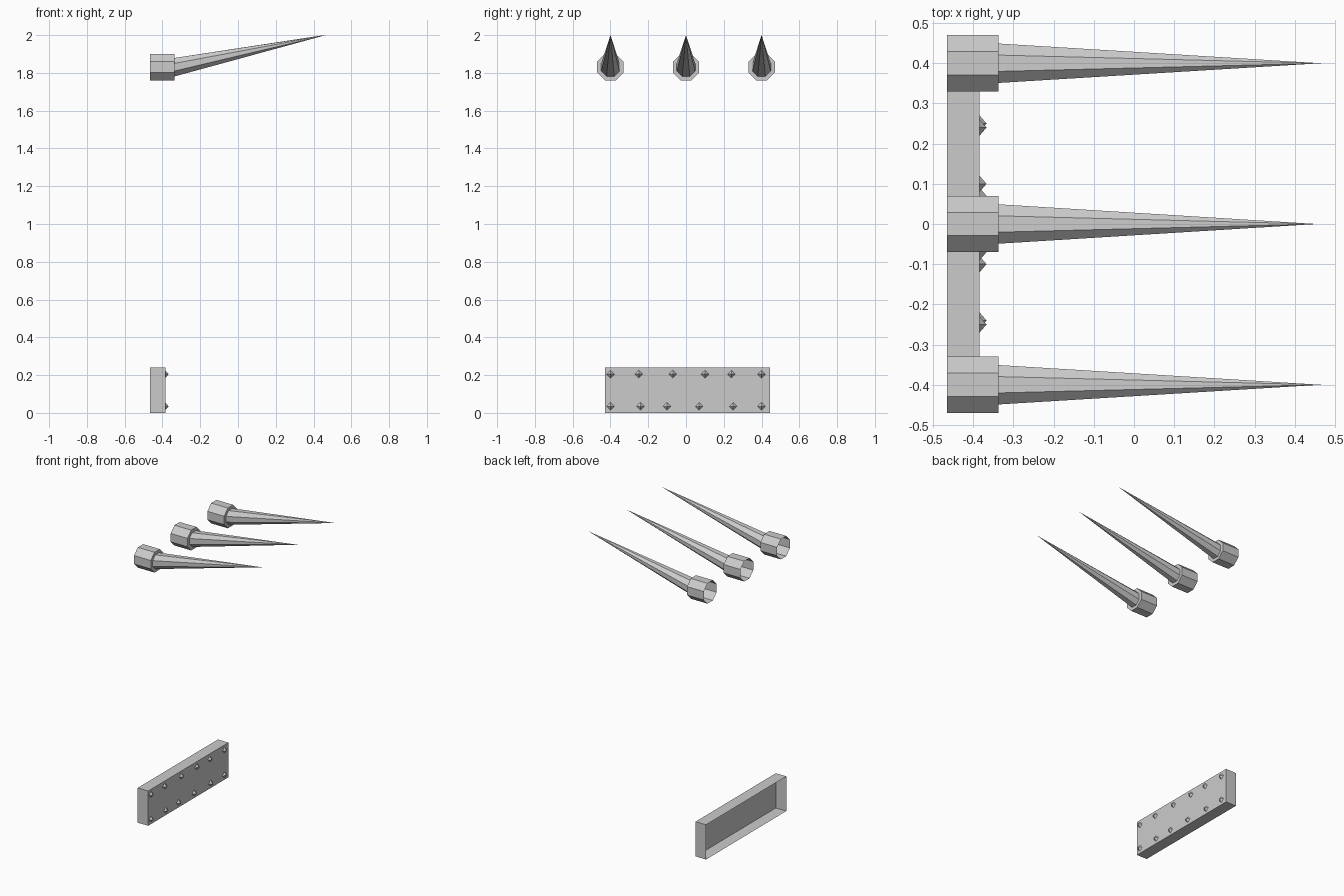
import bpy, bmesh
from math import cos, sin, pi

if "Cube" in bpy.data.objects:
    bpy.data.objects.remove(bpy.data.objects["Cube"])


def finish(bm, name):
    bmesh.ops.recalc_face_normals(bm, faces=bm.faces)
    me = bpy.data.meshes.new(name)
    bm.to_mesh(me)
    bm.free()
    ob = bpy.data.objects.new(name, me)
    bpy.context.collection.objects.link(ob)
    return ob


def ring(bm, x, y, z, apothem, n=8):
    r = apothem / cos(pi / n)
    return [bm.verts.new((x, y + r * cos((i + .5) * 2 * pi / n),
                          z + r * sin((i + .5) * 2 * pi / n))) for i in range(n)]


def outward(ob, inside):
    # open shells: make sure normals point away from an interior point
    me = ob.data
    f = me.polygons[0]
    if sum((f.center[i] - inside[i]) * f.normal[i] for i in range(3)) < 0:
        me.flip_normals()


# Spikes: hollow octagonal socket, stepped rim and a tilted cone
def spike(name, y, tip_x):
    bm = bmesh.new()
    rings = [ring(bm, -0.465, y, 1.83, 0.07),
             ring(bm, -0.337, y, 1.83, 0.07),
             ring(bm, -0.337, y, 1.83, 0.049)]
    for a, b in zip(rings, rings[1:]):
        for i in range(8):
            j = (i + 1) % 8
            bm.faces.new((a[i], a[j], b[j], b[i]))
    tip = bm.verts.new((tip_x, y, 2.0))
    for i in range(8):
        bm.faces.new((rings[-1][i], rings[-1][(i + 1) % 8], tip))
    outward(finish(bm, name), (-0.4, y, 1.83))


for name, y, tip_x in (("spike_left", -0.4, 0.465),
                       ("spike_middle", 0.0, 0.455),
                       ("spike_right", 0.4, 0.465)):
    spike(name, y, tip_x)

# Plate: box open at the back
x0, x1, y0, y1, z0, z1 = -0.465, -0.385, -0.43, 0.445, 0.0, 0.24
bm = bmesh.new()
back, front = [[bm.verts.new((x, y, z)) for y, z in
                ((y0, z0), (y1, z0), (y1, z1), (y0, z1))] for x in (x0, x1)]
for i in range(4):
    j = (i + 1) % 4
    bm.faces.new((back[i], back[j], front[j], front[i]))
bm.faces.new(front)
outward(finish(bm, "plate"), (-0.42, 0, 0.12))

# Studs: small pyramids in two rows on the plate front
bm = bmesh.new()
rows = {0.205: (-0.4, -0.25, -0.07, 0.1, 0.24, 0.4),
        0.035: (-0.4, -0.24, -0.1, 0.07, 0.25, 0.4)}
for z, ys in rows.items():
    for y in ys:
        r = 0.021
        base = [bm.verts.new((x1, y + dy * r, z + dz * r))
                for dy, dz in ((1, 0), (0, 1), (-1, 0), (0, -1))]
        tip = bm.verts.new((-0.367, y, z))
        for i in range(4):
            bm.faces.new((base[i], base[(i + 1) % 4], tip))
finish(bm, "studs")
